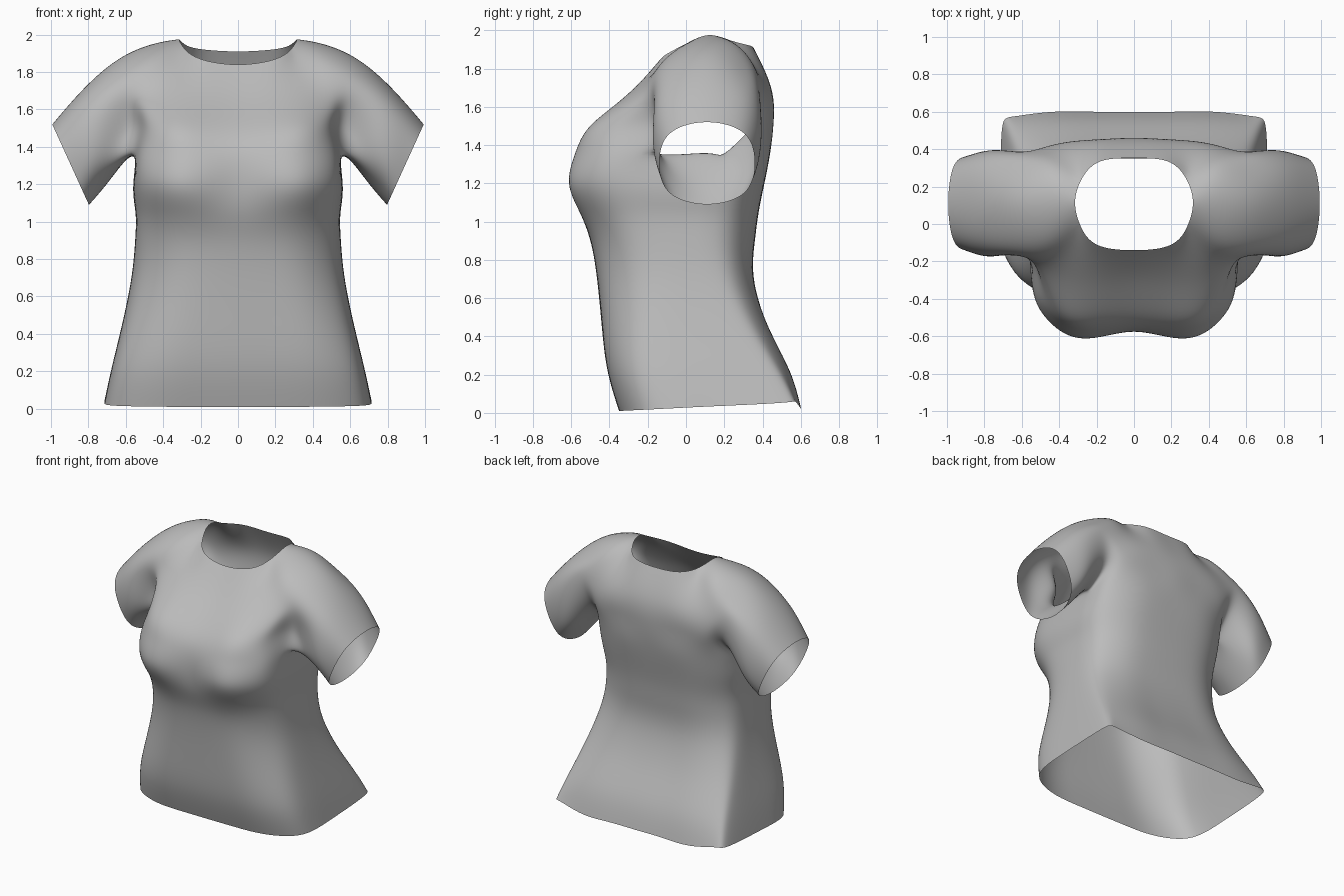
import bpy
import bmesh
from math import sin, cos, pi, copysign
from mathutils import Vector

cube = bpy.data.objects.get("Cube")
if cube:
    bpy.data.objects.remove(cube, do_unlink=True)

fabric = bpy.data.materials.new("grey_fabric")
fabric.use_nodes = True
grey = (0.5, 0.5, 0.5, 1)
fabric.diffuse_color = grey
fabric.node_tree.nodes["Principled BSDF"].inputs["Base Color"].default_value = grey

bm = bmesh.new()


def add_row(points):
    return [bm.verts.new(p) for p in points]


def strip(lower, upper):
    """Fill the quads between two rows of equal length."""
    for i in range(len(lower) - 1):
        bm.faces.new((lower[i], lower[i + 1], upper[i + 1], upper[i]))


def level(z, outline):
    return [(x, y, z) for x, y in outline]


# Torso: each half ring runs from front centre round the side to back centre
FRACTIONS = [0, .3, .62, .9, .99]


def torso_ring(z, width, front, side, back, front_power, back_power, bust):
    def arc(end, power):
        return [(width * f, side + (end - side) * (1 - f ** power) ** (1 / power))
                for f in FRACTIONS]
    fronts = arc(front, front_power)
    for i in (1, 2, 3):
        x, y = fronts[i]
        fronts[i] = (x, y - bust * (.6, 1, .5)[i - 1])
    return level(z, fronts + [(width, side)] + arc(back, back_power)[::-1])


# z, half width, front y, side y, back y, front and back squareness, bust bulge
TORSO = [
    (.01, .715, -.35, .12, .60, 4, 9, 0),
    (.22, .675, -.41, .10, .54, 4, 7, 0),
    (.45, .62, -.44, .07, .43, 3.5, 5, 0),
    (.70, .57, -.465, .04, .355, 3, 3.5, 0),
    (.90, .55, -.50, .02, .36, 3, 3, 0),
    (1.05, .548, -.55, .02, .38, 3.3, 3, .015),
    (1.20, .56, -.575, .05, .41, 4, 3, .045),
    (1.36, .56, -.56, .10, .44, 4, 3, .025),
]
rings = [torso_ring(*spec) for spec in TORSO]
# The hem rises along the sides and drops again at the back
rings[0] = [(x, y, z + .05 * (y + .35) if i < 8 else .025)
            for i, (x, y, z) in enumerate(rings[0])]
torso = [add_row(r) for r in rings]
for a, b in zip(torso, torso[1:]):
    strip(a, b)
top = torso[-1]

# Front and back panels, from centre to armhole, ending at the neckline
front_rows = [top[:5]] + [add_row(r) for r in (
    level(1.5, [(0, -.475), (.17, -.49), (.34, -.49), (.48, -.36), (.56, -.16)]),
    level(1.66, [(0, -.30), (.17, -.31), (.34, -.30), (.49, -.235), (.6, -.175)]),
    [(0, -.14, 1.84), (.2, -.11, 1.87), (.29, 0, 1.93), (.45, -.1, 1.86), (.62, -.1, 1.8)],
)]
back_rows = [top[:5:-1]] + [add_row(r) for r in (
    level(1.52, [(0, .458), (.17, .45), (.34, .435), (.47, .40), (.57, .36)]),
    level(1.7, [(0, .445), (.17, .44), (.34, .42), (.49, .395), (.62, .38)]),
    [(0, .352, 1.91), (.18, .335, 1.92), (.28, .24, 1.945), (.45, .31, 1.88), (.63, .3, 1.8)],
)]
for rows in (front_rows, back_rows):
    for a, b in zip(rows, rows[1:]):
        strip(a, b)

# Shoulder ridge joins the two panels
ridge = add_row([(.315, .12, 1.975), (.45, .13, 1.95), (.63, .12, 1.875)])
strip(front_rows[-1][2:], ridge)
strip(ridge, back_rows[-1][2:])

# Sleeve: oval rings bridged on from the armhole, starting at the armpit
armhole = [top[5]] + [r[-1] for r in front_rows] + [ridge[-1]]
armhole += [r[-1] for r in reversed(back_rows)]


def soften(v):
    return copysign(abs(v) ** .85, v)


def sleeve_ring(centre, up, depth):
    count = len(armhole)
    ring = []
    for k in range(count):
        a = 2 * pi * k / count
        side = Vector((0, -depth * soften(sin(a)), 0))
        ring.append(Vector(centre) - Vector(up) * soften(cos(a)) + side)
    return add_row(ring)


previous = armhole
for spec in (((.755, .11, 1.465), (.065, 0, .25), .285),
             ((.895, .11, 1.305), (.098, 0, .215), .25)):
    ring = sleeve_ring(*spec)
    strip(previous + previous[:1], ring + ring[:1])
    previous = ring

# Mirror to the other half
bmesh.ops.mirror(bm, geom=bm.verts[:] + bm.edges[:] + bm.faces[:],
                 axis='X', merge_dist=.001)
bmesh.ops.recalc_face_normals(bm, faces=bm.faces)


def smoothed(v):
    """Where the subdivided surface puts this vertex."""
    rim = [e.other_vert(v).co for e in v.link_edges if e.is_boundary]
    if rim:
        return (v.co * 4 + sum(rim, Vector())) / 6
    n = len(v.link_edges)
    near = sum((e.other_vert(v).co for e in v.link_edges), Vector())
    far = Vector()
    for f in v.link_faces:
        i = list(f.verts).index(v)
        far += f.verts[(i + 2) % 4].co
    return (v.co * n * n + near * 4 + far) / (n * (n + 5))


# Push the cage out so that the smooth surface passes through the points
targets = {v: v.co.copy() for v in bm.verts}
for _ in range(8):
    moves = {v: targets[v] - smoothed(v) for v in bm.verts}
    for v, move in moves.items():
        v.co += move

for f in bm.faces:
    f.smooth = True
mesh = bpy.data.meshes.new("shirt")
bm.to_mesh(mesh)
bm.free()
mesh.materials.append(fabric)
shirt = bpy.data.objects.new("shirt", mesh)
bpy.context.collection.objects.link(shirt)
subdivision = shirt.modifiers.new("smooth_cloth", 'SUBSURF')
subdivision.levels = subdivision.render_levels = 3
